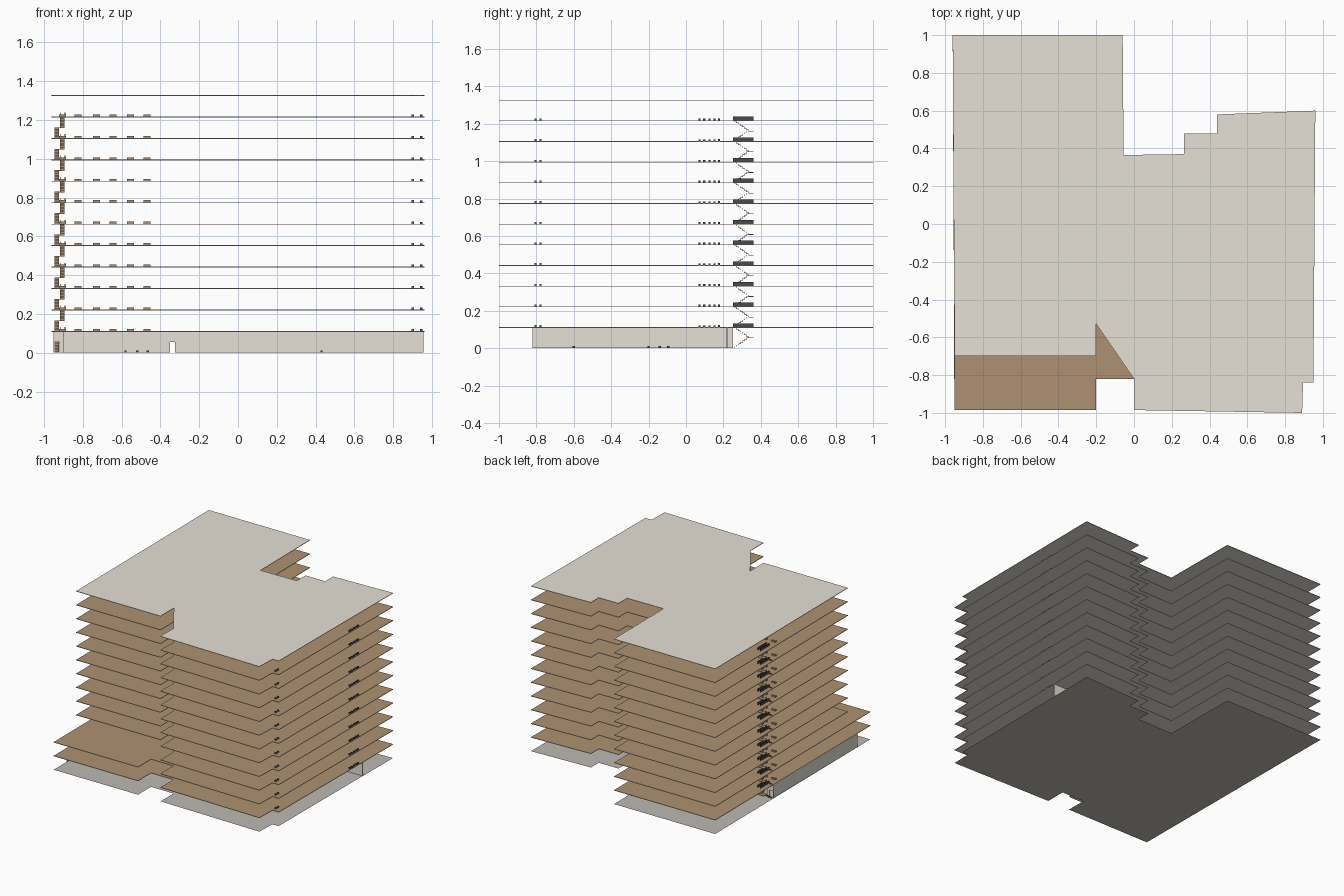
import bpy, bmesh

cube = bpy.data.objects.get("Cube")
if cube:
    bpy.data.objects.remove(cube, do_unlink=True)


def material(name, r, g, b):
    m = bpy.data.materials.new(name)
    m.use_nodes = True
    m.diffuse_color = (r, g, b, 1)
    m.node_tree.nodes["Principled BSDF"].inputs["Base Color"].default_value = (r, g, b, 1)
    return m


BEIGE = material("pale beige", .79, .75, .67)
BROWN = material("floor brown", .42, .285, .17)
GREY = material("ground grey", .51, .49, .455)
CHARCOAL = material("railing charcoal", .07, .07, .075)
DARK_GREY = material("block dark grey", .16, .155, .15)

FLOOR_H = .1105
THICK = .004


def finish(bm, name, *mats):
    bmesh.ops.recalc_face_normals(bm, faces=bm.faces)
    mesh = bpy.data.meshes.new(name)
    bm.to_mesh(mesh)
    bm.free()
    for m in mats:
        mesh.materials.append(m)
    ob = bpy.data.objects.new(name, mesh)
    bpy.context.collection.objects.link(ob)
    return ob


def prism(bm, points, offset):
    """Extrude a closed outline of 3D points along an offset."""
    face = bm.faces.new([bm.verts.new(p) for p in points])
    ext = bmesh.ops.extrude_face_region(bm, geom=[face], use_keep_orig=True)
    verts = [v for v in ext["geom"] if isinstance(v, bmesh.types.BMVert)]
    bmesh.ops.translate(bm, verts=verts, vec=offset)


def box(bm, x0, x1, y0, y1, z0, z1):
    prism(bm, [(x0, y0, z0), (x1, y0, z0), (x1, y1, z0), (x0, y1, z0)], (0, 0, z1 - z0))


# Floor plans: shared back and right side, with two different front left corners
common = [(0, -.82), (0, -.985), (.89, -1), (.895, -.84), (.95, -.84), (.96, .6),
          (.44, .58), (.44, .48), (.265, .48), (.265, .37), (-.055, .365),
          (-.06, 1), (-.96, 1)]
tower_plan = common + [(-.95, -.7), (-.2, -.7), (-.2, -.53)]
podium_plan = common + [(-.95, -.985), (-.2, -.985), (-.2, -.82)]


def slab(name, plan, top, finish_mat):
    bm = bmesh.new()
    prism(bm, [(x, y, top - THICK) for x, y in plan], (0, 0, THICK))
    ob = finish(bm, name, BEIGE, finish_mat)
    for p in ob.data.polygons:
        p.material_index = 1 if p.normal.z > .5 else 0


# The ground is a single sheet
bm = bmesh.new()
bm.faces.new([bm.verts.new((x, y, 0)) for x, y in podium_plan])
finish(bm, "ground_sheet", GREY)

for i in range(1, 12):
    slab(f"floor_slab_{i}", podium_plan if i < 3 else tower_plan, i * FLOOR_H + .002, BROWN)
slab("roof_slab", tower_plan, 12 * FLOOR_H + .002, BEIGE)

# Ground floor cross wall with a door opening, stepping back beside the stairs
wall_top = FLOOR_H - .002
bm = bmesh.new()
box(bm, -.895, -.35, .216, .222, .001, wall_top)
box(bm, -.325, .955, .216, .222, .001, wall_top)
box(bm, -.35, -.325, .216, .222, .055, wall_top)
box(bm, -.899, -.895, .216, .25, .001, wall_top)
finish(bm, "cross_wall", BEIGE)

# Wall in front of the stairs with an opening to the lower flight
bm = bmesh.new()
box(bm, -.92, -.899, .246, .25, .001, wall_top)
box(bm, -.948, -.92, .246, .25, .055, wall_top)
finish(bm, "stair_wall", BEIGE)

bm = bmesh.new()
box(bm, -.952, -.948, -.82, .25, .001, wall_top)
finish(bm, "side_wall", BEIGE)

# Small blocks on the ground
bm = bmesh.new()
for x, y in [(-.58, -.2), (-.52, -.14), (-.465, -.095), (.43, -.6)]:
    box(bm, x - .006, x + .006, y - .006, y + .006, .001, .013)
finish(bm, "ground_blocks", CHARCOAL)

# Low blocks on each floor
row_bm, corner_bm, dark_bm = bmesh.new(), bmesh.new(), bmesh.new()
for i in range(1, 12):
    z = i * FLOOR_H + .002
    for x in (-.905, -.825, -.73, -.645, -.555, -.47):
        box(row_bm, x - .018, x + .018, .17, .182, z, z + .011)
    for y in (-.805, -.778):
        box(corner_bm, .894, .906, y - .006, y + .006, z, z + .011)
    for y in (.072, .097, .125, .152, .176):
        box(dark_bm, .939, .951, y - .006, y + .006, z, z + .01)
finish(row_bm, "brown_floor_blocks", BROWN)
finish(corner_bm, "corner_floor_blocks", DARK_GREY)
finish(dark_bm, "dark_floor_blocks", CHARCOAL)


# Stair flights folded from thin treads and risers
def flight(bm, x, width, y0, y1, z0, rise, steps=7):
    dy, dz = (y1 - y0) / steps, rise / steps
    thick_y, thick_z = dy * .25, dz * .25
    upper, lower = [], []
    for s in range(steps):
        y, z = y0 + s * dy, z0 + s * dz
        upper += [(x, y, z), (x, y, z + dz)]
        lower += [(x, y + thick_y, z), (x, y + thick_y, z + dz - thick_z)]
    upper.append((x, y1, z0 + rise))
    lower.append((x, y1, z0 + rise - thick_z))
    # Each step keeps its own riser foot, so drop the feet below the treads
    for s in range(1, steps):
        foot = lower[2 * s]
        lower[2 * s] = (x, foot[1], foot[2] - thick_z)
    prism(bm, upper + lower[::-1], (width, 0, 0))


stairs, landings, rails = bmesh.new(), bmesh.new(), bmesh.new()
half = FLOOR_H / 2
for i in range(11):
    z = i * FLOOR_H + .002
    flight(stairs, -.947, .025, .26, .335, z, half)
    flight(stairs, -.918, .025, .335, .26, z + half, half - .003)
    box(landings, -.947, -.893, .335, .362, z + half - .004, z + half)
    top = z + FLOOR_H
    for x in (-.918, -.893):
        box(rails, x, x + .004, .25, .362, top, top + .02)
finish(stairs, "stair_flights", BROWN)
finish(landings, "stair_landings", BROWN)
finish(rails, "stair_railings", CHARCOAL)
